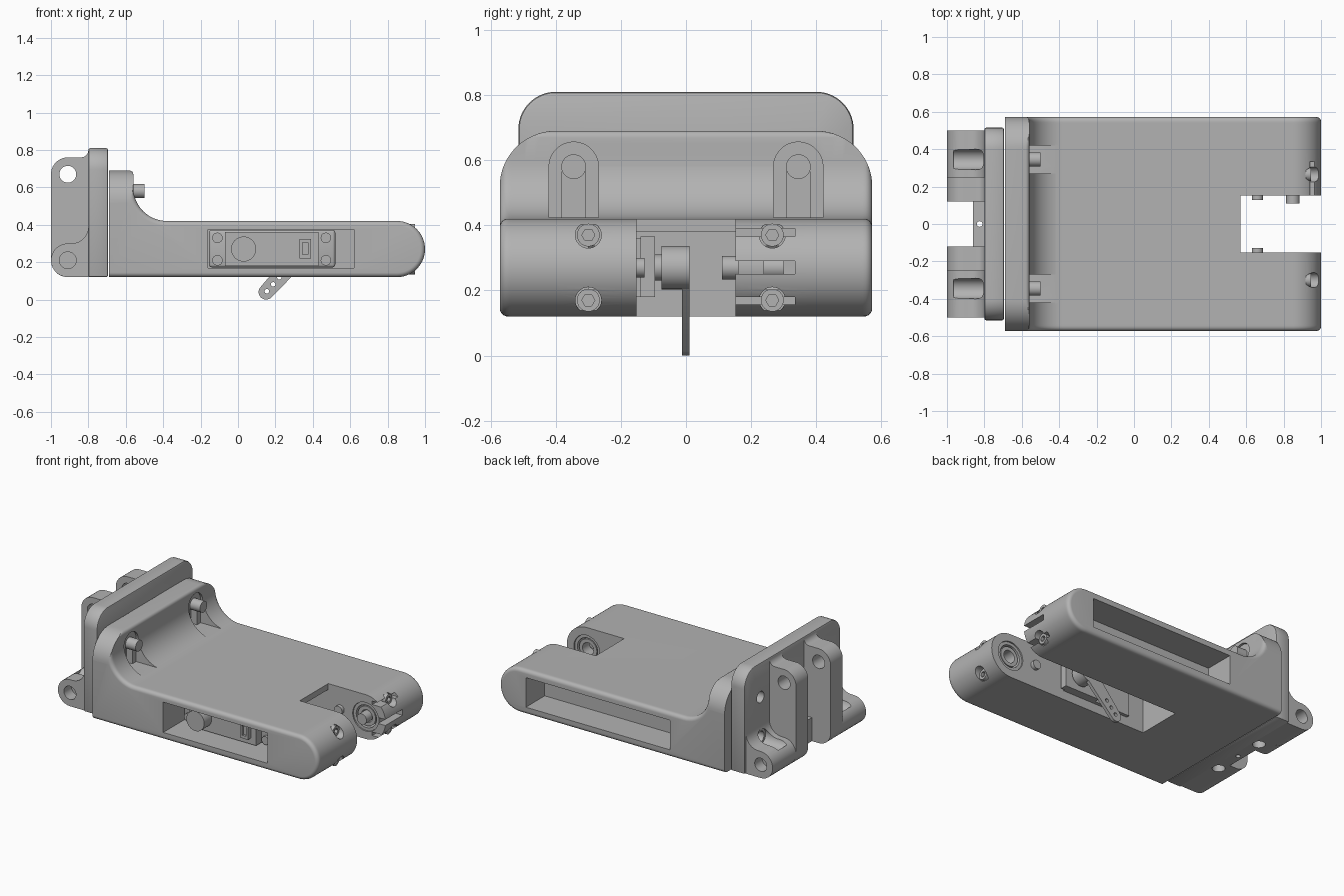
import bpy, bmesh
from math import sin, cos, pi, radians, sqrt
from mathutils import Vector

cube = bpy.data.objects.get("Cube")
if cube:
    bpy.data.objects.remove(cube, do_unlink=True)

grey = bpy.data.materials.new("plain grey")
grey.use_nodes = True
grey.diffuse_color = (0.45, 0.45, 0.45, 1)
grey.node_tree.nodes["Principled BSDF"].inputs["Base Color"].default_value = (0.45, 0.45, 0.45, 1)
parts = []


def finish_mesh(name, bm):
    bmesh.ops.remove_doubles(bm, verts=bm.verts[:], dist=0.0002)
    bmesh.ops.recalc_face_normals(bm, faces=bm.faces[:])
    mesh = bpy.data.meshes.new(name)
    bm.to_mesh(mesh)
    bm.free()
    mesh.materials.append(grey)
    obj = bpy.data.objects.new(name, mesh)
    bpy.context.collection.objects.link(obj)
    parts.append(obj)
    return obj


def loft(name, rings):
    bm = bmesh.new()
    rows = [[bm.verts.new(p) for p in ring] for ring in rings]
    n = len(rows[0])
    for a, b in zip(rows, rows[1:]):
        for i in range(n):
            bm.faces.new((a[i], a[(i + 1) % n], b[(i + 1) % n], b[i]))
    bm.faces.new(rows[0])
    bm.faces.new(rows[-1])
    return finish_mesh(name, bm)


def prism(name, pts, axis, a, b):
    place = {"x": lambda p, t: (t, p[0], p[1]),
             "y": lambda p, t: (p[0], t, p[1]),
             "z": lambda p, t: (p[0], p[1], t)}[axis]
    return loft(name, [[place(p, t) for p in pts] for t in (a, b)])


def arc(cx, cy, r, a0, a1, n=14):
    angles = [radians(a0 + (a1 - a0) * i / n) for i in range(n + 1)]
    return [(cx + r * cos(t), cy + r * sin(t)) for t in angles]


def rod(name, axis, u, v, r, a, b, sides=32):
    return prism(name, arc(u, v, r, 0, 360 - 360 / sides, sides - 1), axis, a, b)


def box(name, x0, x1, y0, y1, z0, z1):
    return prism(name, [(x0, y0), (x1, y0), (x1, y1), (x0, y1)], "z", z0, z1)


def apply(obj, mod):
    bpy.context.view_layer.objects.active = obj
    bpy.ops.object.modifier_apply(modifier=mod.name)


def bevel(obj, width, segments=3):
    mod = obj.modifiers.new("bevel", "BEVEL")
    mod.width, mod.segments, mod.limit_method = width, segments, "ANGLE"
    mod.angle_limit = radians(50)
    apply(obj, mod)


def cut(obj, *cutters):
    for c in cutters:
        mod = obj.modifiers.new("cut", "BOOLEAN")
        mod.operation, mod.solver, mod.object = "DIFFERENCE", "EXACT", c
        apply(obj, mod)
        parts.remove(c)
        bpy.data.objects.remove(c, do_unlink=True)


# Main body: side profile lofted across y, with softened rims and round shoulders
profile = ([(-0.69, 0.12)] + arc(0.85, 0.27, 0.15, -90, 90, 28)
           + arc(-0.38, 0.6, 0.18, 270, 180) + arc(-0.58, 0.67, 0.02, 0, 90, 4) + [(-0.69, 0.69)])


def inset(pts, d):
    out = []
    for i, p in enumerate(pts):
        a, b, c = Vector(pts[i - 1]), Vector(p), Vector(pts[(i + 1) % len(pts)])
        n1, n2 = [Vector((e.y, -e.x)).normalized() for e in (b - a, c - b)]
        q = b - (n1 + n2) * d / (1 + n1.dot(n2))
        out.append((p[0] if p[0] < -0.68 else q.x, q.y))
    return out


slices = []
for i in range(17):
    t = i / 16 * pi / 2
    y, top = 0.40 + 0.172 * sin(t), 0.52 + 0.17 * cos(t)
    over = max(0, y - 0.547)
    d = 0.025 - sqrt(max(0, 0.025 ** 2 - over ** 2))
    slices.append((y, [(x, min(z, top)) for x, z in inset(profile, d)]))
both = [(-y, p) for y, p in reversed(slices)] + slices
body = loft("main_body", [[(x, y, z) for x, z in p] for y, p in both])

# End notch with the channel beneath, servo pocket and rear side pocket
cut(body,
    prism("c", [(-0.2, 0), (1.1, 0), (1.1, 0.6), (0.57, 0.6), (0.57, 0.38), (-0.2, 0.38)],
          "y", -0.152, 0.152),
    box("c", -0.16, 0.62, -0.7, -0.2, 0.17, 0.375),
    box("c", -0.28, 0.8, 0.37, 0.7, 0.17, 0.37))

# Shoulder slots, bolt holes and bearing bores
for s in (1, -1):
    y = s * 0.345
    for half, x0 in ((0.076, -0.575), (0.036, -0.62)):
        cut(body, prism("c", [(y - half, 0.424), (y + half, 0.424)] + arc(y, 0.58, half, 0, 180),
                        "x", x0, -0.3))
    cut(body, rod("c", "x", y, 0.58, 0.038, -0.8, -0.5),
        rod("c", "y", 0.85, 0.27, 0.097, s * 0.1, s * 0.3))

# Slots in the rounded end
for z, half in ((0.27, 0.02), (0.378, 0.012), (0.168, 0.012)):
    cut(body, box("c", 0.9, 1.1, 0.1, 0.335, z - half, z + half))

# Bearings, stop pins and socket screws on the two arms
for s, side in ((1, "back"), (-1, "front")):
    ring = rod(side + "_bearing_outer", "y", 0.85, 0.27, 0.096, s * 0.16, s * 0.24)
    cut(ring, rod("c", "y", 0.85, 0.27, 0.076, s * 0.1, s * 0.3))
    race = rod(side + "_bearing_inner", "y", 0.85, 0.27, 0.066, s * 0.165, s * 0.24)
    cut(race, rod("c", "y", 0.85, 0.27, 0.042, s * 0.1, s * 0.3))
    rod(side + "_stop_pin", "y", 0.66, 0.27, 0.03, s * 0.128, s * 0.2)
    y = 0.265 if s > 0 else -0.30
    for z, level in ((0.37, "upper"), (0.17, "lower")):
        cut(body, rod("c", "x", y, z, 0.04, 0.92, 1.1))
        screw = rod(side + "_" + level + "_screw", "x", y, z, 0.035, 0.85, 0.945, 24)
        cut(screw, rod("c", "x", y, z, 0.02, 0.925, 1.0, 6))
rod("pivot_pin", "y", 0.85, 0.27, 0.036, 0.11, 0.3)

# Servo: case, flange with screws, gear boss and connector
box("servo_case", -0.07, 0.43, -0.42, -0.13, 0.18, 0.36)
flange = box("servo_flange", -0.155, 0.52, -0.36, -0.33, 0.172, 0.373)
bevel(flange, 0.015)
for x in (-0.11, 0.47):
    for z in (0.21, 0.33):
        rod("servo_screw", "y", x, z, 0.028, -0.38, -0.33, 20)
rod("servo_rear_boss", "y", 0.03, 0.27, 0.067, -0.5, -0.4)
plug = box("servo_connector", 0.33, 0.39, -0.45, -0.41, 0.22, 0.325)
cut(plug, box("c", 0.345, 0.375, -0.5, -0.435, 0.24, 0.305))
box("servo_gear_cover", 0.2, 0.46, -0.14, -0.095, 0.18, 0.365)

# Servo horn: hub and drilled lever
rod("servo_shaft", "y", 0.36, 0.27, 0.04, -0.15, -0.05)
rod("horn_hub", "y", 0.36, 0.27, 0.067, -0.075, 0.01)
lever = prism("horn_lever", arc(0.15, 0.04, 0.04, 137, 317) + arc(0.36, 0.27, 0.052, -43, 137),
              "y", -0.012, 0.01)
for k in (0.02, 0.18, 0.34):
    cut(lever, rod("c", "y", 0.15 + 0.21 * k, 0.04 + 0.23 * k, 0.012, -0.1, 0.1, 16))

# Mounting plate
plate = prism("mounting_plate", [(-0.515, 0.12), (0.515, 0.12)] + arc(0.40, 0.695, 0.115, 0, 90)
              + arc(-0.40, 0.695, 0.115, 90, 180), "x", -0.8, -0.695)
bevel(plate, 0.01, 2)
for s in (1, -1):
    cut(plate, rod("c", "x", s * 0.345, 0.58, 0.038, -0.9, -0.6),
        rod("c", "x", s * 0.345, 0.31, 0.038, -0.9, -0.74))

# Hinge ribs and lower lugs on the outer side of the plate
rib_profile = ([(-0.79, 0.12), (-0.79, 0.79)] + arc(-0.84, 0.80, 0.04, 0, -90, 6)
               + arc(-0.91, 0.67, 0.09, 90, 180) + arc(-0.91, 0.21, 0.09, 180, 270))
lug_profile = ([(-0.79, 0.12), (-0.79, 0.39)] + arc(-0.89, 0.39, 0.09, 0, -90, 8)
               + arc(-0.91, 0.21, 0.09, 90, 270))
for s, side in ((1, "back"), (-1, "front")):
    rib = prism(side + "_hinge_rib", rib_profile, "y", s * 0.12, s * 0.25)
    cut(rib, rod("c", "y", -0.91, 0.67, 0.045, s * 0.05, s * 0.3),
        rod("c", "z", -0.83, s * 0.19, 0.04, 0.05, 0.2))
    lug = prism(side + "_hinge_lug", lug_profile, "y", s * 0.25, s * 0.5)
    cut(lug, rod("c", "y", -0.91, 0.21, 0.045, s * 0.42, s * 0.6),
        rod("c", "x", s * 0.345, 0.31, 0.055, -0.965, -0.7))

# Low web joining the two ribs
web = box("hinge_web", -0.86, -0.79, -0.125, 0.125, 0.12, 0.28)
cut(web, rod("c", "z", -0.825, 0, 0.015, 0, 0.5, 20))

for obj in parts:
    bpy.ops.object.select_all(action="DESELECT")
    obj.select_set(True)
    bpy.context.view_layer.objects.active = obj
    bpy.ops.object.shade_smooth_by_angle(angle=radians(30))
